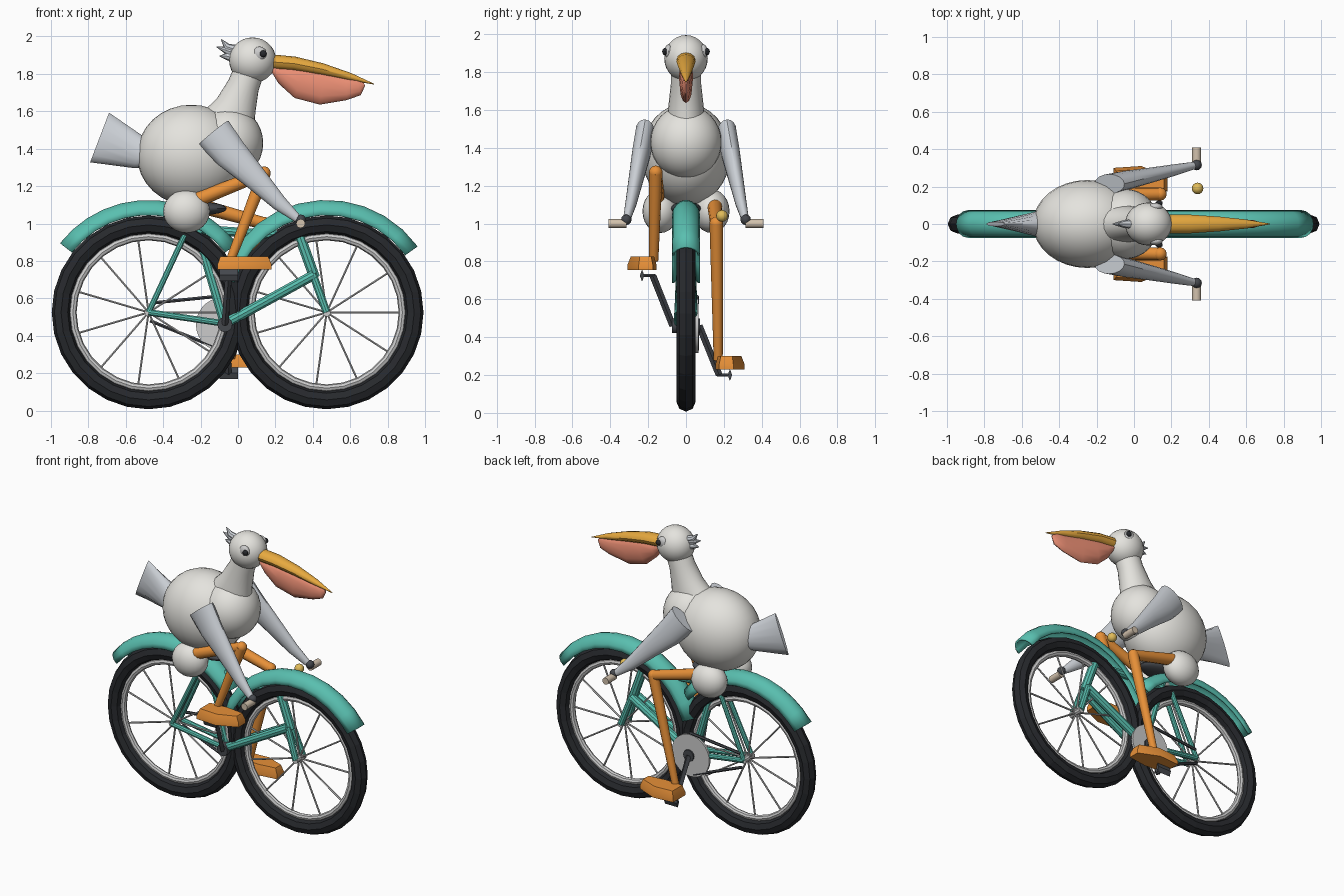
import bpy, bmesh, math
from mathutils import Vector

if "Cube" in bpy.data.objects:
    bpy.data.objects.remove(bpy.data.objects["Cube"])

def mat(name, r, g, b):
    m = bpy.data.materials.new(name)
    m.diffuse_color = (r, g, b, 1)
    m.use_nodes = True
    m.node_tree.nodes["Principled BSDF"].inputs["Base Color"].default_value = m.diffuse_color
    return m

WHITE = mat("warm_white", .78, .77, .73)
GREY = mat("feather_grey", .6, .63, .67)
TEAL = mat("teal", .1, .52, .43)
ORANGE = mat("orange", .8, .28, .04)
YELLOW = mat("beak_yellow", .8, .4, .05)
PINK = mat("pouch_pink", .85, .28, .18)
BLACK = mat("rubber", .02, .022, .026)
DARK = mat("dark_metal", .06, .065, .075)
STEEL = mat("steel", .6, .61, .63)
TAN = mat("grip_tan", .65, .54, .42)
GOLD = mat("bell_gold", .75, .5, .1)

def finish(name, bm, m):
    bmesh.ops.recalc_face_normals(bm, faces=bm.faces)
    me = bpy.data.meshes.new(name)
    bm.to_mesh(me)
    bm.free()
    me.materials.append(m)
    ob = bpy.data.objects.new(name, me)
    bpy.context.collection.objects.link(ob)
    return ob

def ball(name, c, r, m, seg=24):
    bm = bmesh.new()
    bmesh.ops.create_uvsphere(bm, u_segments=seg, v_segments=seg // 2, radius=1)
    r = (r,) * 3 if isinstance(r, (int, float)) else r
    for v in bm.verts:
        v.co = Vector(v.co[i] * r[i] + c[i] for i in range(3))
    return finish(name, bm, m)

def add_tube(bm, rings, n=12):
    """Loft elliptical rings (x, y, z, side radius, other radius) along a path."""
    P = [Vector(q[:3]) for q in rings]
    loops = []
    for i, q in enumerate(rings):
        t = (P[min(i + 1, len(P) - 1)] - P[max(i - 1, 0)]).normalized()
        ref = Vector((1, 0, 0)) if abs(t.y) > .9 else Vector((0, 1, 0))
        u = (ref - t * ref.dot(t)).normalized()
        v = t.cross(u)
        a, b = q[3], q[-1]
        loops.append([bm.verts.new(P[i] + u * a * math.cos(k * math.tau / n)
                                   + v * b * math.sin(k * math.tau / n)) for k in range(n)])
    for A, B in zip(loops, loops[1:]):
        for k in range(n):
            bm.faces.new((A[k], A[(k + 1) % n], B[(k + 1) % n], B[k]))
    bm.faces.new(loops[0])
    bm.faces.new(loops[-1])

def tube(name, rings, m, n=12):
    bm = bmesh.new()
    add_tube(bm, rings, n)
    return finish(name, bm, m)

def rod(name, a, b, r, m, n=10):
    return tube(name, [(*a, r), (*b, r)], m, n)

def torus(name, c, R, r, m, n=28, k=8):
    bm = bmesh.new()
    g = [[bm.verts.new((c[0] + (R + r * math.cos(j * math.tau / k)) * math.cos(i * math.tau / n),
                        c[1] + r * math.sin(j * math.tau / k),
                        c[2] + (R + r * math.cos(j * math.tau / k)) * math.sin(i * math.tau / n)))
          for j in range(k)] for i in range(n)]
    for i in range(n):
        for j in range(k):
            A, B = g[i], g[(i + 1) % n]
            bm.faces.new((A[j], A[(j + 1) % k], B[(j + 1) % k], B[j]))
    return finish(name, bm, m)

def fender(name, c, a0, a1, n=11):
    bm = bmesh.new()
    rows = []
    for i in range(n + 1):
        a = math.radians(a0 + (a1 - a0) * i / n)
        row = []
        for j in range(9):
            s = math.pi * j / 8
            R = .52 + .075 * math.sin(s)
            row.append(bm.verts.new((c[0] + R * math.cos(a), .068 * math.cos(s), c[2] + R * math.sin(a))))
        rows.append(row)
    for A, B in zip(rows, rows[1:]):
        for j in range(8):
            bm.faces.new((A[j], A[j + 1], B[j + 1], B[j]))
    ob = finish(name, bm, TEAL)
    md = ob.modifiers.new("thickness", "SOLIDIFY")
    md.thickness = .012
    md.offset = 0

# wheels with rims, hubs, spokes and fenders
REAR, FRONT, BB = (-.478, 0, .525), (.474, 0, .525), (-.07, 0, .46)
for label, c, a0, a1 in (("rear", REAR, 142, 38), ("front", FRONT, 36, 162)):
    torus(label + "_tyre", c, .468, .05, BLACK)
    torus(label + "_rim", c, .405, .02, STEEL)
    rod(label + "_hub", (c[0], -.05, c[2]), (c[0], .05, c[2]), .022, STEEL)
    bm = bmesh.new()
    for i in range(11):
        a = i * math.tau / 11
        add_tube(bm, [(*c, .006), (c[0] + .4 * math.cos(a), 0, c[2] + .4 * math.sin(a), .006)], 6)
    finish(label + "_spokes", bm, STEEL)
    fender(label + "_fender", c, a0, a1)

# frame
rod("seat_tube", BB, (-.24, 0, 1.04), .026, TEAL)
rod("top_tube", (-.22, 0, .97), (.33, 0, .93), .026, TEAL)
rod("head_tube", (.32, 0, .96), (.41, 0, .71), .03, TEAL)
for s, side in ((-1, "right"), (1, "left")):
    rod(side + "_chain_stay", (REAR[0], .045 * s, .525), (-.07, .045 * s, .465), .018, TEAL)
    rod(side + "_seat_stay", (REAR[0], .045 * s, .525), (-.28, .03 * s, .95), .016, TEAL)
    rod(side + "_down_tube", (-.05, .036 * s, .475), (.405, .025 * s, .725), .028, TEAL)
    rod(side + "_fork_leg", (.40, .025 * s, .73), (FRONT[0], .04 * s, .525), .022, TEAL)
ball("saddle", (-.2, 0, 1.08), (.14, .08, .035), DARK)

# drivetrain
rod("bottom_bracket", (-.07, -.075, .46), (-.07, .075, .46), .04, DARK, 14)
rod("chainring", (-.08, .05, .46), (-.08, .065, .46), .145, STEEL, 28)
rod("upper_chain", (-.46, .058, .575), (-.07, .058, .615), .01, DARK, 6)
rod("lower_chain", (-.47, .058, .48), (-.1, .058, .33), .01, DARK, 6)

# handlebar bell
ball("bell", (.34, .19, 1.04), .031, GOLD, 16)

# body, neck and head
ball("body", (-.25, 0, 1.365), (.29, .235, .27), WHITE, 32)
ball("chest", (-.05, 0, 1.43), (.185, .188, .195), WHITE, 32)
tube("neck", [(-.04, 0, 1.56, .1, .14), (-.01, 0, 1.63, .092, .11), (.03, 0, 1.74, .08, .085),
              (.075, 0, 1.86, .08, .08)], WHITE, 24)
ball("head", (.078, 0, 1.873), (.126, .115, .122), WHITE, 28)
for i, (z0, x1, z1) in enumerate(((1.94, -.09, 1.985), (1.92, -.115, 1.945), (1.89, -.1, 1.895))):
    tube("crest_feather_%d" % i, [(-.01, 0, z0 - .01, .025), (-.06, 0, z0 + .005, .02),
                                  (x1, 0, z1, .002)], GREY, 8)

# beak with pouch
tube("upper_beak", [(.17, 0, 1.865, .05, .04), (.3, 0, 1.855, .05, .038), (.45, 0, 1.825, .04, .032),
                    (.6, 0, 1.785, .024, .02), (.728, 0, 1.745, .002, .002)], YELLOW, 12)
tube("beak_pouch", [(.18, 0, 1.83, .03, .012), (.24, 0, 1.795, .036, .052), (.33, 0, 1.755, .036, .088),
                    (.45, 0, 1.725, .033, .09), (.58, 0, 1.72, .025, .06), (.645, 0, 1.73, .02, .045),
                    (.675, 0, 1.745, .006, .01)], PINK, 12)

# fan tail
tube("tail", [(-.46, 0, 1.365, .085, .07), (-.53, 0, 1.38, .065, .088),
              (-.74, 0, 1.46, .012, .142)], GREY, 16)

# paired parts: eyes, wings, hands, grips, legs, feet, cranks and pedals
def foot(name, s, z):
    bm = bmesh.new()
    pts = [(-.11, .165), (.04, .155), (.18, .175), (.18, .25), (.04, .31), (-.11, .3)]
    lo = [bm.verts.new((x, s * y, z)) for x, y in pts]
    mid = [bm.verts.new((x, s * y, z + .025)) for x, y in pts]
    up = [bm.verts.new((.02 + (x - .02) * .88, s * (.22 + (y - .22) * .8), z + .07)) for x, y in pts]
    for A, B in ((lo, mid), (mid, up)):
        for k in range(6):
            bm.faces.new((A[k], A[(k + 1) % 6], B[(k + 1) % 6], B[k]))
    bm.faces.new(lo)
    bm.faces.new(up)
    finish(name, bm, ORANGE)

for s, side, knee, sole in ((-1, "right", 1.27, .755), (1, "left", 1.0, .23)):
    ball(side + "_eye", (.115, .092 * s, 1.908), (.038, .022, .038), STEEL, 16)
    ball(side + "_pupil", (.135, .112 * s, 1.908), (.019, .014, .019), BLACK, 12)
    tube(side + "_wing", [(-.13, .215 * s, 1.485, .052, .102), (-.04, .235 * s, 1.375, .05, .09),
                          (.09, .262 * s, 1.245, .04, .065), (.22, .29 * s, 1.11, .03, .042),
                          (.32, .312 * s, 1.025, .02, .022)], GREY, 16)
    ball(side + "_hand", (.335, .315 * s, 1.02), .028, DARK, 12)
    rod(side + "_grip", (.335, .315 * s, 1.0), (.335, .41 * s, 1.0), .024, TAN, 12)
    ball(side + "_hip", (-.275, .135 * s, 1.065), (.125, .095, .115), WHITE)
    tube(side + "_thigh", [(-.26, .15 * s, 1.11, .04), (.14, .16 * s, knee, .033)], ORANGE)
    ball(side + "_knee", (.14, .16 * s, knee), .036, ORANGE, 14)
    tube(side + "_shin", [(.14, .16 * s, knee, .036), (-.04, .17 * s, sole + .05, .024)], ORANGE)
    foot(side + "_foot", s, sole)
    pz = sole - .03
    tube(side + "_crank", [(-.07, .07 * s, .46, .018), (-.05, .175 * s, pz, .018)], DARK, 4)
    rod(side + "_pedal_axle", (-.05, .165 * s, pz), (-.05, .24 * s, pz), .01, DARK, 6)
    tube(side + "_pedal", [(-.1, .232 * s, pz, .012, .032), (0, .232 * s, pz, .012, .032)], DARK, 4)

# smooth shading with crisp edges, tyres left faceted
for ob in bpy.context.scene.objects:
    ob.select_set("tyre" not in ob.name)
bpy.context.view_layer.objects.active = bpy.data.objects["body"]
bpy.ops.object.shade_smooth_by_angle(angle=math.radians(35))
